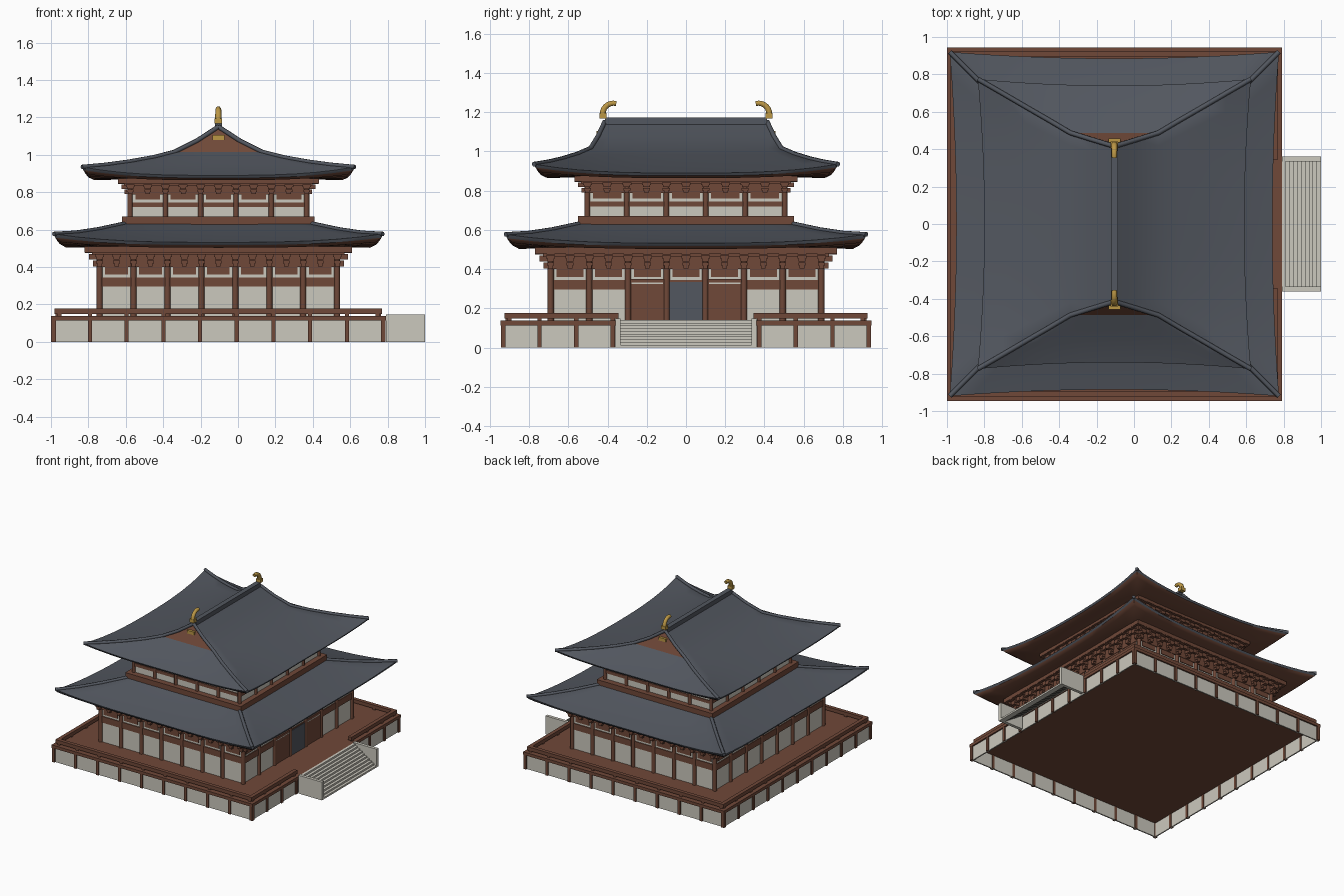
import bpy, bmesh, math
from mathutils import Matrix

if "Cube" in bpy.data.objects:
    bpy.data.objects.remove(bpy.data.objects["Cube"])

CX = -0.105  # centre line of the hall; the stairs reach out to +x


def material(name, rgb):
    m = bpy.data.materials.new(name)
    m.use_nodes = True
    m.diffuse_color = (*rgb, 1)
    m.node_tree.nodes["Principled BSDF"].inputs["Base Color"].default_value = (*rgb, 1)
    return m


WOOD, PLASTER, TILE, GOLD = range(4)
MATS = [material("brown wood", (0.16, 0.065, 0.04)),
        material("pale plaster", (0.60, 0.58, 0.51)),
        material("slate tile", (0.085, 0.095, 0.115)),
        material("gold", (0.50, 0.31, 0.06))]


def finish(bm, name, smooth=False):
    me = bpy.data.meshes.new(name)
    bm.to_mesh(me)
    bm.free()
    for m in MATS:
        me.materials.append(m)
    ob = bpy.data.objects.new(name, me)
    bpy.context.collection.objects.link(ob)
    if smooth:
        bpy.ops.object.select_all(action="DESELECT")
        ob.select_set(True)
        bpy.context.view_layer.objects.active = ob
        bpy.ops.object.shade_smooth_by_angle(angle=math.radians(35))
    return ob


def box(bm, x, y, z, mat):
    """Box from (low, high) pairs."""
    size = [abs(a[1] - a[0]) for a in (x, y, z)]
    mid = [(a[0] + a[1]) / 2 for a in (x, y, z)]
    mx = Matrix.Translation(mid) @ Matrix.Diagonal((*size, 1))
    verts = bmesh.ops.create_cube(bm, size=1, matrix=mx)["verts"]
    for f in {f for v in verts for f in v.link_faces}:
        f.material_index = mat


def place(k, u, v):
    """Side k (front, +x, back, -x): u runs along the side, v points outward."""
    x, y = [(u, -v), (v, u), (-u, v), (-v, -u)][k]
    return x + CX, y


def side_box(bm, k, u, v, z, mat):
    a, b = place(k, u[0], v[0]), place(k, u[1], v[1])
    box(bm, (a[0], b[0]), (a[1], b[1]), z, mat)


def centred_box(bm, hx, hy, z, mat):
    box(bm, (CX - hx, CX + hx), (-hy, hy), z, mat)


def halves(k, hx, hy):
    return (hx, hy) if k % 2 == 0 else (hy, hx)


def spots(h, n):
    return [-h + 2 * h * i / n for i in range(n + 1)]


def curve(name, points, depth, mat, radii=None):
    cu = bpy.data.curves.new(name, "CURVE")
    cu.dimensions = "3D"
    cu.bevel_depth, cu.bevel_resolution, cu.use_fill_caps = depth, 1, True
    sp = cu.splines.new("POLY")
    sp.points.add(len(points) - 1)
    for i, p in enumerate(points):
        sp.points[i].co = (*p, 1)
        sp.points[i].radius = radii[i] if radii else 1
    cu.materials.append(MATS[mat])
    bpy.context.collection.objects.link(bpy.data.objects.new(name, cu))


# Platform: hollow plaster base, posts, deck and low rail
HX, HY = 0.895, 0.945
base, deck, rail = bmesh.new(), bmesh.new(), bmesh.new()
centred_box(deck, HX, HY, (0.113, 0.137), WOOD)
for k in range(4):
    hu, hv = halves(k, HX, HY)
    side_box(base, k, (-hu + 0.012, hu - 0.012), (hv - 0.022, hv - 0.012), (0, 0.113), PLASTER)
    gap = 0.345 if k == 1 else 0
    for u in spots(hu - 0.012, 9 if k % 2 == 0 else 10):
        side_box(base, k, (u - 0.011, u + 0.011), (hv - 0.026, hv - 0.002), (0, 0.114), WOOD)
        if abs(u) > gap:
            w = min(max(u, -hu + 0.045), hu - 0.045)
            side_box(rail, k, (w - 0.011, w + 0.011), (hv - 0.045, hv - 0.025), (0.136, 0.15), WOOD)
    for s in (-1, 1):
        side_box(rail, k, (s * gap, s * (hu - 0.02)), (hv - 0.05, hv - 0.02), (0.149, 0.177), WOOD)
finish(base, "platform_walls")
finish(deck, "platform_deck")
finish(rail, "platform_rail")

# Stairs with solid cheek walls
stairs = bmesh.new()
N = 10
x0, x1 = CX + HX, 1.0
for i in range(N):
    d, top = (x1 - x0) / N, 0.14 * (N - i) / N
    box(stairs, (x0 + i * d, x0 + (i + 1) * d), (-0.335, 0.335), (max(top - 0.028, 0), top), PLASTER)
for s in (-1, 1):
    box(stairs, (x0, x1), (s * 0.335, s * 0.36), (0, 0.147), PLASTER)
finish(stairs, "stairs")


def storey(name, hx, hy, bays, z, r, reach):
    """Walls, columns, beams and eave brackets; z lists the level heights."""
    floor, panel, beam, strip, top = z
    walls, cols, brk = bmesh.new(), bmesh.new(), bmesh.new()
    centred_box(walls, hx, hy, (floor, top), PLASTER)
    for k in range(4):
        hu, hv = halves(k, hx, hy)
        pts = spots(hu, bays)
        side_box(walls, k, (-hu, hu), (hv - 0.01, hv + 0.007), (panel, beam), WOOD)
        side_box(walls, k, (-hu, hu), (hv - 0.01, hv + 0.009), (strip, top), WOOD)
        for a, b in zip(pts, pts[1:]):
            side_box(walls, k, (a + r + 0.014, b - r - 0.014), (hv - 0.01, hv + 0.006),
                     (beam + 0.016, strip), WOOD)
        for u in pts[:-1]:
            x, y = place(k, u, hv)
            bmesh.ops.create_cone(cols, cap_ends=True, segments=12, radius1=r, radius2=r,
                                  depth=top - floor,
                                  matrix=Matrix.Translation((x, y, (top + floor) / 2)))
        # Stepped brackets above every column and every bay centre
        dz = (top - strip) / 3
        for u in spots(hu, bays * 2):
            for i in range(3):
                w, out = 0.012 + 0.005 * i, reach * (0.45 + 0.27 * i)
                z0 = strip + i * dz
                side_box(brk, k, (u - w, u + w), (hv - 0.01, hv + out), (z0 + 0.004, z0 + dz), WOOD)
                side_box(brk, k, (u - w - 0.006, u + w + 0.006), (hv + out - 0.022, hv + out),
                         (z0 + dz * 0.55, z0 + dz), WOOD)
        for f in (0.5, 1.0):
            e = hu + reach * f
            side_box(brk, k, (-e, e), (hv + reach * f - 0.02, hv + reach * f),
                     (top - dz * (0.75 if f == 1 else 1.2), top + 0.006), WOOD)
    finish(walls, name + "_walls")
    finish(cols, name + "_columns", True)
    finish(brk, name + "_brackets")


storey("lower_storey", 0.635, 0.69, 7, (0.135, 0.295, 0.345, 0.40, 0.505), 0.016, 0.08)
storey("upper_storey", 0.472, 0.503, 5, (0.66, 0.72, 0.745, 0.787, 0.868), 0.014, 0.065)

balcony = bmesh.new()
centred_box(balcony, 0.515, 0.55, (0.58, 0.67), WOOD)
finish(balcony, "balcony_band")

# Entrance: central slate door between two wooden bays
door = bmesh.new()
for i in (-1, 0, 1):
    u = i * 0.197
    side_box(door, 1, (u - 0.0985, u + 0.0985), (0.63, 0.642), (0.135, 0.325 if i else 0.345), WOOD)
    if i:
        side_box(door, 1, (u - 0.08, u + 0.08), (0.63, 0.644), (0.325, 0.331), PLASTER)
        side_box(door, 1, (u - 0.098, u + 0.098), (0.63, 0.643), (0.331, 0.35), WOOD)
side_box(door, 1, (-0.083, 0.083), (0.63, 0.646), (0.135, 0.335), TILE)
finish(door, "entrance_doors")


def roof(name, rings, gable=99, n=14):
    """Loft rectangular rings (hx, hy, z, corner lift, sag, material of the band above)."""
    bm = bmesh.new()
    loops = []
    for hx, hy, z, lift, sag, _ in rings:
        loop = []
        for k in range(4):
            hu, hv = halves(k, hx, hy)
            for i in range(n):
                s = 2 * i / n - 1
                x, y = place(k, s * hu, hv - sag * (1 - s * s))
                loop.append(bm.verts.new((x, y, z + lift * abs(s) ** 3)))
        loops.append(loop)
    for j, (a, b) in enumerate(zip(loops, loops[1:])):
        for i in range(4 * n):
            if j >= gable and (i // n) % 2 == 0:
                continue
            m = (i + 1) % (4 * n)
            bm.faces.new((a[i], a[m], b[m], b[i])).material_index = rings[j][5]
    # Wooden gable triangles close the open ends
    if gable < len(rings):
        for c, d in ((0, n), (2 * n, 3 * n)):
            pts = [lp[c] for lp in loops[gable:]] + [lp[d] for lp in reversed(loops[gable:-1])]
            bm.faces.new(pts).material_index = WOOD
    bmesh.ops.delete(bm, geom=[v for v in bm.verts if not v.link_faces], context="VERTS")
    bmesh.ops.remove_doubles(bm, verts=bm.verts, dist=0.0005)
    bmesh.ops.recalc_face_normals(bm, faces=bm.faces)
    finish(bm, name, True)
    # Rounded ridge tiles along the hips
    for sx in (-1, 1):
        for sy in (-1, 1):
            path = [(CX + sx * hx, sy * hy, z + lift) for hx, hy, z, lift, _, _ in rings[3:]]
            curve(name + "_hip_ridge", path, 0.013, TILE)


roof("lower_roof", [
    (0.62, 0.67, 0.507, 0, 0, WOOD), (0.84, 0.88, 0.503, 0.03, 0.03, WOOD),
    (0.872, 0.912, 0.517, 0.04, 0.035, TILE), (0.88, 0.92, 0.532, 0.045, 0.035, TILE),
    (0.76, 0.80, 0.556, 0.028, 0.02, TILE), (0.64, 0.68, 0.588, 0.014, 0.01, TILE),
    (0.50, 0.54, 0.632, 0, 0, TILE)])
roof("upper_roof", [
    (0.46, 0.49, 0.87, 0, 0, WOOD), (0.69, 0.735, 0.864, 0.03, 0.03, WOOD),
    (0.722, 0.767, 0.876, 0.042, 0.035, TILE), (0.73, 0.775, 0.89, 0.045, 0.035, TILE),
    (0.60, 0.70, 0.915, 0.032, 0.022, TILE), (0.48, 0.63, 0.945, 0.018, 0.012, TILE),
    (0.35, 0.555, 0.98, 0.006, 0.004, TILE), (0.235, 0.487, 1.015, 0, 0, TILE),
    (0.115, 0.45, 1.075, 0, 0, TILE), (0.0, 0.415, 1.15, 0, 0, TILE)], gable=7)

# Top ridge and gilded finials
ridge = bmesh.new()
centred_box(ridge, 0.019, 0.412, (1.12, 1.172), TILE)
finish(ridge, "top_ridge")
gilt = bmesh.new()
for s in (-1, 1):
    box(gilt, (CX - 0.02, CX + 0.02), (s * 0.405, s * 0.442), (1.168, 1.195), GOLD)
    box(gilt, (CX - 0.032, CX + 0.032), (s * 0.43, s * 0.456), (1.08, 1.105), GOLD)
    arc = [(CX, s * (0.37 + 0.055 * math.cos(a)), 1.19 + 0.056 * math.sin(a))
           for a in (math.radians(d) for d in range(0, 106, 15))]
    curve("finial_horn", arc, 0.016, GOLD, [1.1 - 0.03 * i for i in range(len(arc))])
finish(gilt, "finial_bases")
